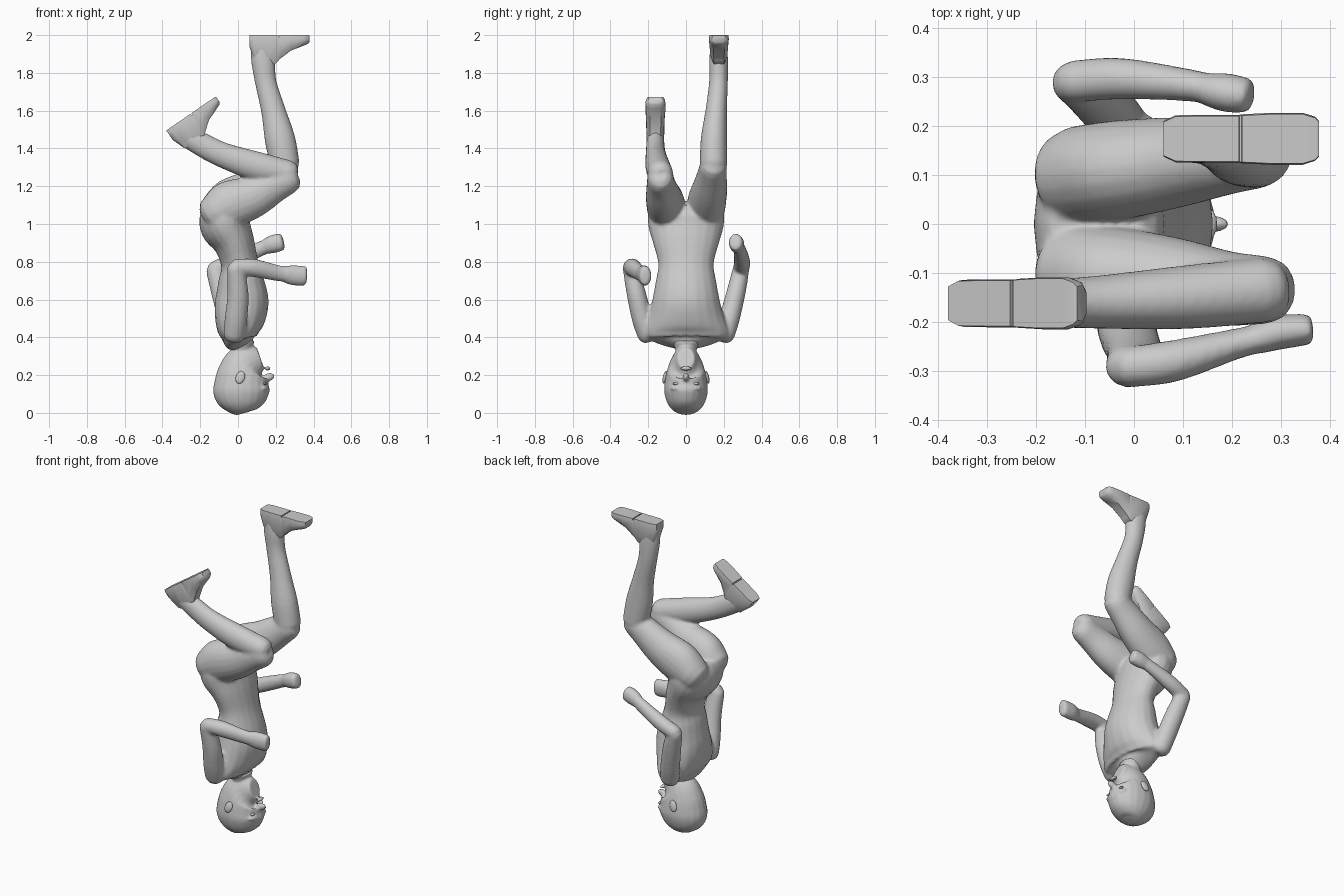
import bpy, math
from mathutils import Vector

SIDES = 20


def make(name, verts, faces):
    me = bpy.data.meshes.new(name)
    me.from_pydata(verts, [], faces)
    ob = bpy.data.objects.new(name, me)
    bpy.context.collection.objects.link(ob)
    return ob


def skin(rings):
    # quads between successive rings plus two end caps
    n, m = len(rings[0]), len(rings)
    faces = [(r * n + i, r * n + (i + 1) % n, (r + 1) * n + (i + 1) % n, (r + 1) * n + i)
             for r in range(m - 1) for i in range(n)]
    faces += [tuple(range(n))[::-1], tuple(range((m - 1) * n, m * n))]
    return [p for ring in rings for p in ring], faces


def spline(rows, steps=4):
    # Catmull-Rom through rows of (x, y, z, side radius, depth radius)
    rows = [Vector(r) for r in rows]
    pts = [rows[0]] + rows + [rows[-1]]
    out = []
    for i in range(1, len(pts) - 2):
        a, b, c, d = pts[i - 1:i + 3]
        for k in range(steps):
            t = k / steps
            out.append(0.5 * (2 * b + (c - a) * t + (2 * a - 5 * b + 4 * c - d) * t * t
                              + (3 * b - a - 3 * c + d) * t ** 3))
    return out + [rows[-1]]


def limb(name, rows, cap=0.55):
    rows = spline(rows)
    frames = []
    for i, r in enumerate(rows):
        t = (Vector(rows[min(i + 1, len(rows) - 1)][:3]) - Vector(rows[max(i - 1, 0)][:3])).normalized()
        frames.append((Vector(r[:3]), t, r[3], r[4]))
    if cap:  # rounded ends
        for idx, sgn in ((0, -1), (-1, 1)):
            c, t, a, b = frames[idx]
            extra = [(c + t * sgn * min(a, b) * cap * f, t, a * s, b * s) for f, s in ((0.8, 0.85), (1.3, 0.5))]
            frames = extra[::-1] + frames if sgn < 0 else frames + extra
    rings = []
    for c, t, a, b in frames:
        side = (Vector((0, 1, 0)) - t * t.y).normalized()
        deep = side.cross(t)
        rings.append([c + side * a * math.sin(k * math.tau / SIDES) + deep * b * math.cos(k * math.tau / SIDES)
                      for k in range(SIDES)])
    return make(name, *skin(rings))


def column(name, rows):
    # rows of (z, back x, front x, half width)
    return limb(name, [((b + f) / 2, 0, z, w, (f - b) / 2) for z, b, f, w in rows], 0)


def ball(name, loc, scale, rot=(0, 0, 0)):
    bpy.ops.mesh.primitive_uv_sphere_add(segments=16, ring_count=10, location=loc, rotation=rot)
    ob = bpy.context.object
    ob.name, ob.scale = name, scale
    return ob


def blend(name, parts, voxel, iterations):
    # fuse overlapping parts into one smooth skin
    bpy.ops.object.select_all(action='DESELECT')
    for p in parts:
        p.select_set(True)
    bpy.context.view_layer.objects.active = parts[0]
    bpy.ops.object.join()
    ob = bpy.context.object
    ob.name = name
    bpy.ops.object.transform_apply(location=True, rotation=True, scale=True)
    m = ob.modifiers.new("fuse", 'REMESH')
    m.mode, m.voxel_size, m.use_smooth_shade = 'VOXEL', voxel, True
    s = ob.modifiers.new("soften", 'SMOOTH')
    s.factor, s.iterations = 0.5, iterations


# torso, upside down from shoulders to hips
parts = [column("torso", [
    (.35, -.03, .085, .055), (.37, -.055, .09, .11), (.385, -.075, .095, .185), (.405, -.09, .105, .225),
    (.45, -.115, .125, .225), (.52, -.125, .15, .20), (.60, -.12, .162, .178), (.70, -.105, .138, .16),
    (.79, -.09, .108, .147), (.90, -.13, .088, .175), (.99, -.20, .07, .20), (1.06, -.20, .05, .197),
    (1.10, -.17, .02, .15)])]

# legs: thigh and shin on each side
parts += [
    limb("near_thigh", [(-.115, -.1, 1.06, .10, .105), (-.045, -.107, 1.10, .102, .128), (.08, -.12, 1.145, .093, .112),
                        (.19, -.132, 1.205, .077, .093), (.268, -.135, 1.243, .07, .082)]),
    limb("near_shin", [(.265, -.135, 1.268, .067, .07), (.10, -.15, 1.305, .065, .078), (-.08, -.16, 1.365, .054, .067),
                       (-.20, -.162, 1.425, .048, .063), (-.29, -.162, 1.475, .046, .056)]),
    limb("far_thigh", [(-.115, .1, 1.06, .10, .105), (-.035, .11, 1.115, .102, .128), (.08, .125, 1.18, .093, .112),
                       (.19, .138, 1.26, .078, .092), (.255, .145, 1.305, .072, .078)]),
    limb("far_shin", [(.248, .146, 1.32, .073, .078), (.222, .148, 1.45, .07, .081), (.187, .16, 1.60, .057, .065),
                      (.147, .172, 1.75, .05, .057), (.133, .173, 1.86, .05, .063), (.12, .173, 1.94, .045, .055)])]

# arms: upper arm, forearm and fist
parts += [
    limb("near_upper_arm", [(-.02, -.203, .415, .055, .058), (-.01, -.232, .5, .055, .06),
                            (0, -.263, .63, .051, .056), (-.012, -.292, .765, .043, .047)]),
    limb("near_forearm", [(-.01, -.292, .772, .042, .043), (.08, -.28, .768, .043, .048),
                          (.2, -.247, .742, .032, .043), (.25, -.235, .735, .03, .042)]),
    limb("near_fist", [(.25, -.235, .735, .032, .045), (.29, -.222, .729, .036, .054), (.357, -.215, .725, .032, .052)], .2),
    limb("far_upper_arm", [(-.03, .203, .415, .055, .058), (-.05, .23, .5, .055, .058),
                           (-.09, .268, .65, .05, .055), (-.124, .29, .755, .044, .046)]),
    limb("far_forearm", [(-.124, .291, .76, .043, .043), (-.03, .297, .80, .043, .045),
                         (.1, .285, .86, .034, .04), (.16, .275, .885, .031, .038)]),
    limb("far_fist", [(.15, .275, .882, .034, .042), (.19, .268, .895, .04, .049), (.232, .262, .905, .036, .046)], .2)]
blend("body", parts, 0.009, 6)

# head with crown at the floor, face toward +x
head = [
    column("skull", [(-.002, .0, .06, .025), (.01, -.045, .10, .065), (.05, -.10, .147, .098), (.11, -.131, .168, .115),
                     (.165, -.122, .163, .112), (.21, -.105, .165, .104), (.245, -.08, .168, .092),
                     (.272, -.03, .176, .07), (.290, .06, .178, .045)]),
    column("neck", [(.20, -.05, .10, .06), (.28, -.035, .085, .058), (.33, -.03, .078, .056), (.38, -.045, .088, .075)]),
    ball("nose", (.160, 0, .188), (.036, .017, .022), (0, -.3, 0)),
    ball("lips", (.157, 0, .235), (.014, .032, .012))]
for s in (-1, 1):
    head.append(ball("brow", (.138, s * .045, .130), (.022, .04, .012), (0, 0, s * .3)))
blend("head", head, 0.007, 4)

for s in (-1, 1):
    # ears and eyes
    ball("ear", (.012, s * .112, .188), (.024, .011, .035), (s * .2, .35, 0))
    ball("eye", (.138, s * .047, .155), (.012, .025, .008), (0, 0, -s * .3))
for ob in bpy.data.objects:
    if ob.name.startswith(("ear", "eye")):
        ob.data.shade_smooth()


def foot(name, heel, toe_dir, sole_dir):
    # rows of (distance from heel, half width, sole inset, instep height); groove ahead of the heel
    rows = [(0, .036, 0, .06), (.025, .048, 0, .13), (.09, .049, 0, .165), (.14, .049, 0, .15),
            (.154, .049, 0, .135), (.155, .049, .01, .134), (.160, .05, .01, .128), (.161, .05, 0, .127),
            (.22, .053, 0, .082), (.285, .053, 0, .057), (.31, .045, 0, .047), (.318, .036, .003, .038)]
    heel, u, n = Vector(heel), Vector(toe_dir).normalized(), Vector(sole_dir).normalized()
    rings = []
    for d, w, inset, h in rows:
        section = [(-w * .95, inset), (w * .95, inset), (w, .02), (w * .93, h * .7), (w * .55, h),
                   (-w * .55, h), (-w * .93, h * .7), (-w, .02)]
        rings.append([heel + u * d + Vector((0, y, 0)) - n * q for y, q in section])
    ob = make(name, *skin(rings))
    bpy.context.view_layer.objects.active = ob
    bpy.ops.object.select_all(action='DESELECT')
    ob.select_set(True)
    bpy.ops.object.mode_set(mode='EDIT')
    bpy.ops.mesh.select_all(action='SELECT')
    bpy.ops.mesh.normals_make_consistent(inside=False)
    bpy.ops.object.mode_set(mode='OBJECT')
    bpy.ops.object.shade_smooth_by_angle(angle=math.radians(40))


# feet, soles facing up
foot("far_foot", (.06, .174, 2.0), (1, 0, 0), (0, 0, 1))
foot("near_foot", (-.38, -.162, 1.495), (.82, 0, .565), (-.565, 0, .82))
